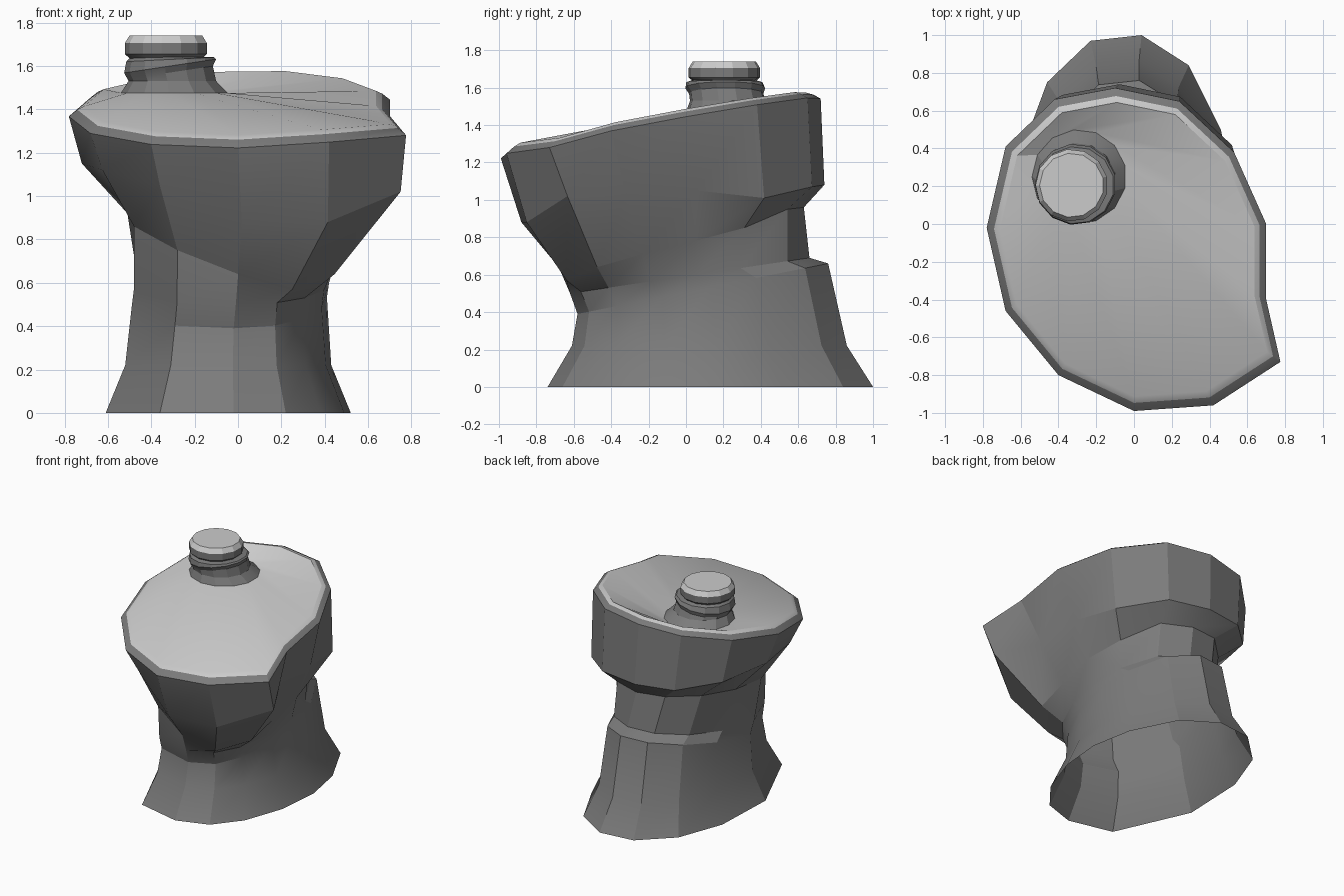
import bpy, bmesh
from math import cos, sin, pi, radians

if "Cube" in bpy.data.objects:
    bpy.data.objects.remove(bpy.data.objects["Cube"])

N = 13
# Footprint and rim outlines, clockwise from the left side
BASE = [(-.59, .4), (-.46, .75), (-.23, .97), (.04, 1.0), (.29, .84), (.46, .5), (.52, .18),
        (.49, -.15), (.38, -.46), (.22, -.66), (-.02, -.74), (-.36, -.66), (-.61, -.1)]
RIM = [(-.78, -.02), (-.68, .41), (-.42, .66), (-.1, .72), (.24, .65), (.53, .38), (.70, 0),
       (.70, -.4), (.775, -.73), (.42, -.96), (0, -.99), (-.4, -.8), (-.68, -.46)]
# Heights around the waist top and the lower edge of the head
WAIST_Z = [.92, .96, .97, .96, .95, .85, .78, .71, .64, .57, .64, .75, .86]
HEAD_Z = [1.15, 1.13, 1.09, 1.08, 1.07, 1.01, 1.05, 1.03, 1.02, .88, .88, 1.05, 1.12]

dark = bpy.data.materials.new("dark_grey")
dark.diffuse_color = (.2, .2, .2, 1)
dark.use_nodes = True
dark.node_tree.nodes["Principled BSDF"].inputs["Base Color"].default_value = dark.diffuse_color
light = bpy.data.materials.new("light_grey")
light.diffuse_color = (.8, .8, .8, 1)
light.use_nodes = True
light.node_tree.nodes["Principled BSDF"].inputs["Base Color"].default_value = light.diffuse_color


def fit(outline, x0, x1, y0, y1, z0=0, z1=0, heights=None):
    """Outline refitted to a box; height runs z0 (front) to z1 (back) or follows a list."""
    xs, ys = zip(*outline)
    ring = []
    for k, (x, y) in enumerate(outline):
        u = (x - min(xs)) / (max(xs) - min(xs))
        v = (y - min(ys)) / (max(ys) - min(ys))
        z = heights[k] if heights else z0 + (z1 - z0) * v
        ring.append((x0 + (x1 - x0) * u, y0 + (y1 - y0) * v, z))
    return ring


def rim(scale, z):
    """Rim outline shrunk toward its centre, lying on the slanted top plane."""
    pts = [(x * scale, -.13 + (y + .13) * scale) for x, y in RIM]
    return [(x, y, z + .19 * y + .05 * x - (.03 if k == 8 else 0)) for k, (x, y) in enumerate(pts)]


def circle(cx, cy, r, z, tilt=0):
    ring = []
    for k in range(N):
        a = pi - 2 * pi * k / N
        ring.append((cx + r * cos(a), cy + r * sin(a), z + tilt * r * cos(a)))
    return ring


def loft(name, rings, light_bands=(), closed=False):
    """Skin the rings; the listed bands (and the closing top) are light, the rest dark."""
    bm = bmesh.new()
    rows = [[bm.verts.new(p) for p in ring] for ring in rings]
    for i, (a, b) in enumerate(zip(rows, rows[1:])):
        for k in range(N):
            j = (k + 1) % N
            face = bm.faces.new((a[j], a[k], b[k], b[j]))
            face.material_index = int(i in light_bands)
    if closed:
        bm.faces.new(rows[-1][::-1]).material_index = 1
        bm.faces.new(rows[0])
    mesh = bpy.data.meshes.new(name)
    bm.to_mesh(mesh)
    bm.free()
    mesh.materials.append(dark)
    mesh.materials.append(light)
    obj = bpy.data.objects.new(name, mesh)
    bpy.context.collection.objects.link(obj)
    bpy.ops.object.select_all(action='DESELECT')
    obj.select_set(True)
    bpy.context.view_layer.objects.active = obj
    bpy.ops.object.shade_smooth_by_angle(angle=radians(22))
    return obj


# Body: flared foot, back ledge, waist, overhanging head, lip and slanted top
mid = [((ax + bx) / 2, (ay + by) / 2) for (ax, ay), (bx, by) in zip(BASE, RIM)]
head = fit(RIM, -.72, .75, -.88, .74, heights=HEAD_Z)
for k in (6, 7):                                   # right flank runs straight to the waist
    head[k] = (.58, head[k][1], head[k][2])
neck_foot = circle(-.29, .25, .25, 1.475)
loft("body", [
    [(x, y, 0) for x, y in BASE],
    fit(BASE, -.52, .43, -.61, .86, .22, .22),
    fit(BASE, -.49, .41, -.58, .76, .39, .66),
    fit(BASE, -.48, .42, -.62, .66, .50, .69),
    fit(mid, -.51, .47, -.68, .63, heights=WAIST_Z),
    head,
    rim(1, 1.41),
    rim(.95, 1.44),
    rim(.91, 1.455),
    neck_foot,
], light_bands=(7, 8))

# Neck with slanted collar
loft("neck", [
    neck_foot,
    circle(-.30, .225, .205, 1.53),
    circle(-.31, .215, .20, 1.57, .15),
    circle(-.31, .21, .215, 1.60, .15),
    circle(-.31, .205, .205, 1.63, .05),
    circle(-.325, .20, .17, 1.64),
])

# Cap
loft("cap", [
    circle(-.33, .205, .165, 1.63),
    circle(-.33, .205, .192, 1.655),
    circle(-.33, .205, .192, 1.705),
    circle(-.33, .205, .17, 1.74),
], light_bands=(2,), closed=True)
